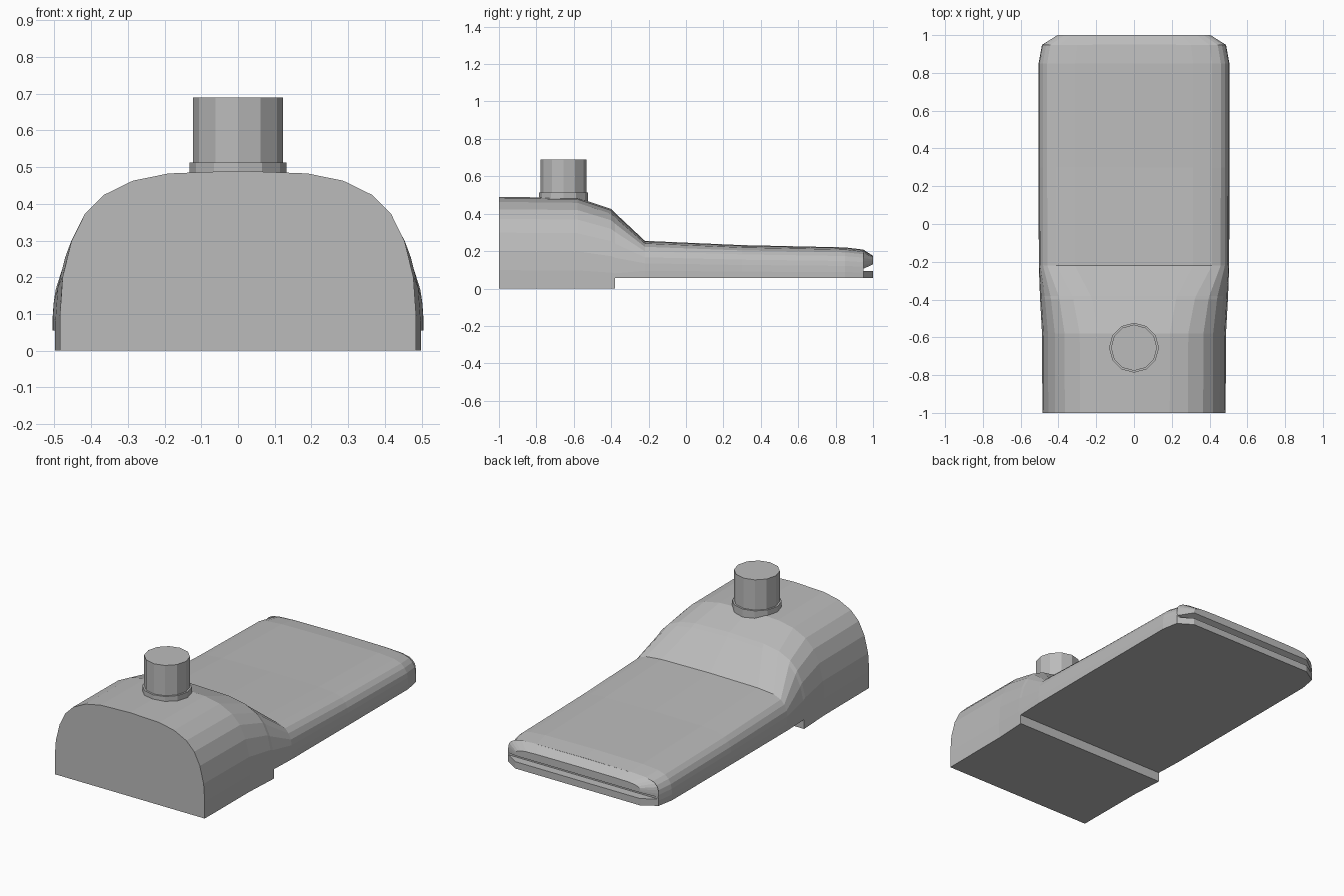
import bpy, bmesh, math

if "Cube" in bpy.data.objects:
    bpy.data.objects.remove(bpy.data.objects["Cube"])

grey = bpy.data.materials.new("plain grey")
grey.diffuse_color = (0.5, 0.5, 0.5, 1)
grey.use_nodes = True
grey.node_tree.nodes["Principled BSDF"].inputs["Base Color"].default_value = grey.diffuse_color

# Half cross-sections, edge to centre, as fractions of half-width and height
ARCH = [(1, 0), (1, .2), (.985, .41), (.935, .61), (.86, .76),
        (.755, .865), (.59, .945), (.39, .985), (0, 1)]
SLAB = [(1, 0), (1, .2), (.995, .4), (.985, .56), (.955, .72),
        (.91, .84), (.82, .93), (.62, .98), (0, 1)]


def ring(y, w, top, base, k):
    """Closed section at y; k blends from the arch (0) to the slab (1)."""
    half = []
    for (ax, az), (sx, sz) in zip(ARCH, SLAB):
        half.append((w * (ax + (sx - ax) * k),
                     base + (top - base) * (az + (sz - az) * k)))
    pts = half + [(-x, z) for x, z in reversed(half[:-1])]
    return [(x, y, z) for x, z in pts]


def finish(name, bm):
    bmesh.ops.remove_doubles(bm, verts=bm.verts, dist=1e-5)
    bmesh.ops.recalc_face_normals(bm, faces=bm.faces)
    me = bpy.data.meshes.new(name)
    bm.to_mesh(me)
    bm.free()
    me.materials.append(grey)
    ob = bpy.data.objects.new(name, me)
    bpy.context.collection.objects.link(ob)
    return ob


def loft(name, rings):
    bm = bmesh.new()
    rows = [[bm.verts.new(p) for p in r] for r in rings]
    n = len(rows[0])
    for a, b in zip(rows, rows[1:]):
        for i in range(n):
            j = (i + 1) % n
            bm.faces.new((a[i], a[j], b[j], b[i]))
    bm.faces.new(rows[0])
    bm.faces.new(rows[-1])
    return finish(name, bm)


def cylinder(name, r, z0, z1, y):
    bm = bmesh.new()
    bmesh.ops.create_cone(bm, cap_ends=True, segments=12, radius1=r,
                          radius2=r, depth=z1 - z0)
    bmesh.ops.translate(bm, verts=bm.verts, vec=(0, y, (z0 + z1) / 2))
    return finish(name, bm)


# Domed head sloping into the flat blade, with a step underneath
step = ring(-.38, .498, .405, 0, .3)
raised = [(x, y, max(z, .055)) for x, y, z in step]
loft("body", [
    ring(-1, .485, .49, 0, 0),
    ring(-.58, .487, .485, 0, 0),
    ring(-.4, .497, .425, 0, .25),
    step, raised,
    ring(-.22, .504, .255, .055, 1),
    ring(.3, .505, .232, .055, 1),
    ring(.85, .505, .22, .055, 1),
    ring(.95, .487, .208, .055, 1)])

# Slotted end: rounded upper lip and thin lower lip
loft("upper_lip", [ring(.948, .487, .208, .105, 1), ring(1, .405, .175, .13, 1)])
loft("lower_lip", [[(s * w, y, z) for s, z in
                    ((1, .055), (1, .095), (-1, .095), (-1, .055))]
                   for y, w in ((.948, .487), (1, .405))])

# Round post with its collar
cylinder("post_collar", .132, .45, .513, -.655)
cylinder("post", .122, .5, .69, -.655)
